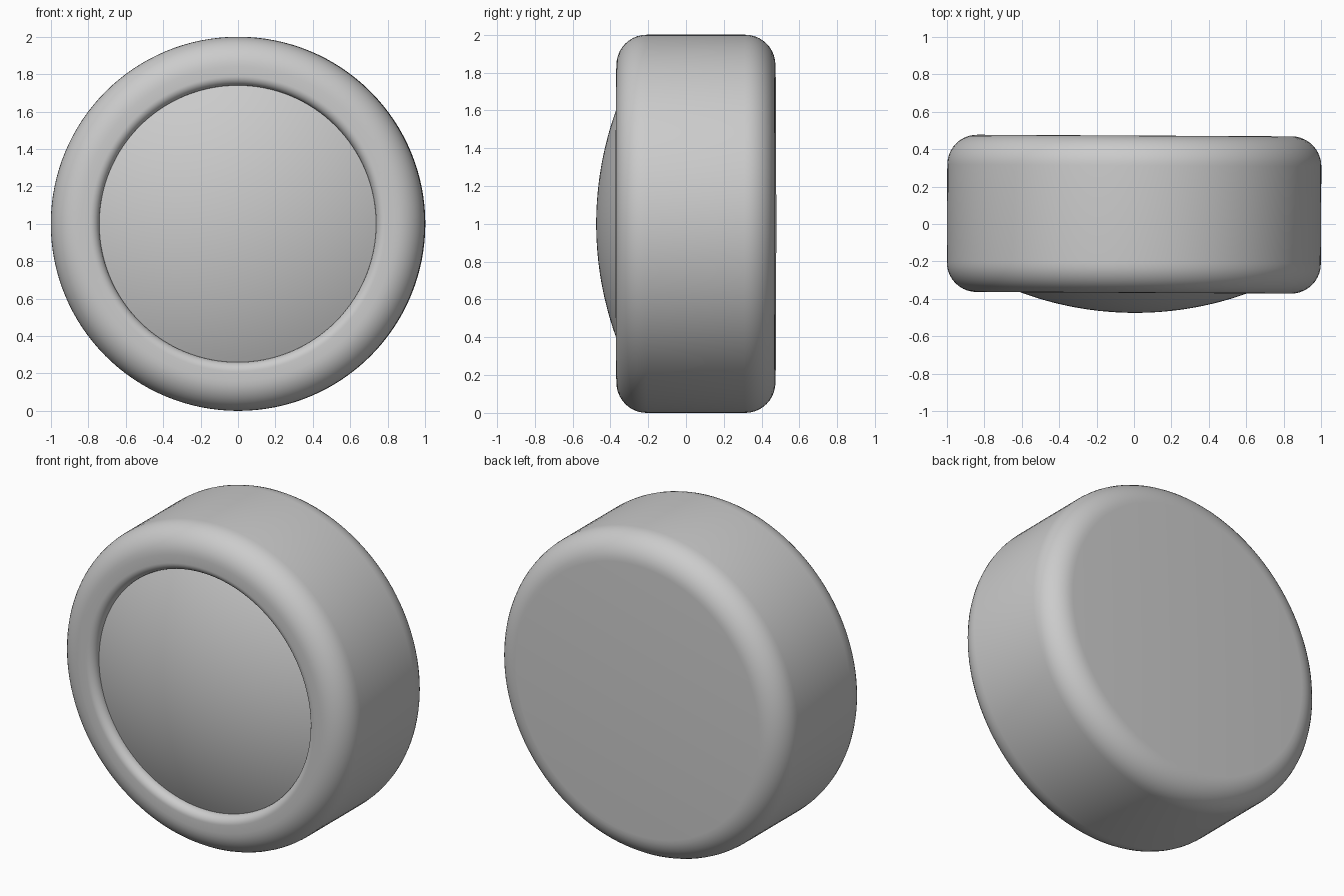
import bpy, bmesh
from math import sin, cos, pi, radians, sqrt
from mathutils import Matrix

if "Cube" in bpy.data.objects:
    bpy.data.objects.remove(bpy.data.objects["Cube"])

SEGMENTS = 128


def arc(cr, cy, radius, start, end, steps=10):
    """Points (r, y) along a circular arc, angles in degrees."""
    angles = [radians(start + (end - start) * i / steps) for i in range(steps + 1)]
    return [(cr + radius * cos(a), cy + radius * sin(a)) for a in angles]


def lathe(name, profile):
    """Spin an (r, y) profile around the y axis, centred at z = 1."""
    bm = bmesh.new()
    verts = [bm.verts.new((r, y, 0)) for r, y in profile]
    edges = [bm.edges.new(pair) for pair in zip(verts, verts[1:])]
    bmesh.ops.spin(bm, geom=verts + edges, cent=(0, 0, 0), axis=(0, 1, 0),
                   angle=2 * pi, steps=SEGMENTS)
    bmesh.ops.remove_doubles(bm, verts=bm.verts, dist=1e-4)
    bmesh.ops.recalc_face_normals(bm, faces=bm.faces)
    # The whole model is turned very slightly about the vertical
    bm.transform(Matrix.Translation((0, 0, 1)) @ Matrix.Rotation(radians(-0.3), 4, 'Z'))
    mesh = bpy.data.meshes.new(name)
    bm.to_mesh(mesh)
    bm.free()
    obj = bpy.data.objects.new(name, mesh)
    bpy.context.collection.objects.link(obj)
    bpy.ops.object.select_all(action='DESELECT')
    obj.select_set(True)
    bpy.context.view_layer.objects.active = obj
    bpy.ops.object.shade_smooth_by_angle(angle=radians(35))
    return obj


FRONT, BACK, FILLET = -0.368, 0.473, 0.16
OPENING, LIP = 0.74, 0.05

# Housing: flat back, rounded rims, rounded lip and a shallow recess
housing = [(0, BACK)]
housing += arc(1 - FILLET, BACK - FILLET, FILLET, 90, 0)
housing += arc(1 - FILLET, FRONT + FILLET, FILLET, 0, -90)
housing += arc(OPENING + LIP, FRONT + LIP, LIP, 270, 180)
housing += [(OPENING, -0.26), (0, -0.26)]
lathe("housing", housing)

# Domed front lens, a shallow spherical cap with a short rim
CAP, APEX = 1.77, -0.475
lens = []
for i in range(25):
    r = OPENING * i / 24
    lens.append((r, APEX + CAP - sqrt(CAP * CAP - r * r)))
lens.append((OPENING, -0.26))
lathe("domed_lens", lens)
